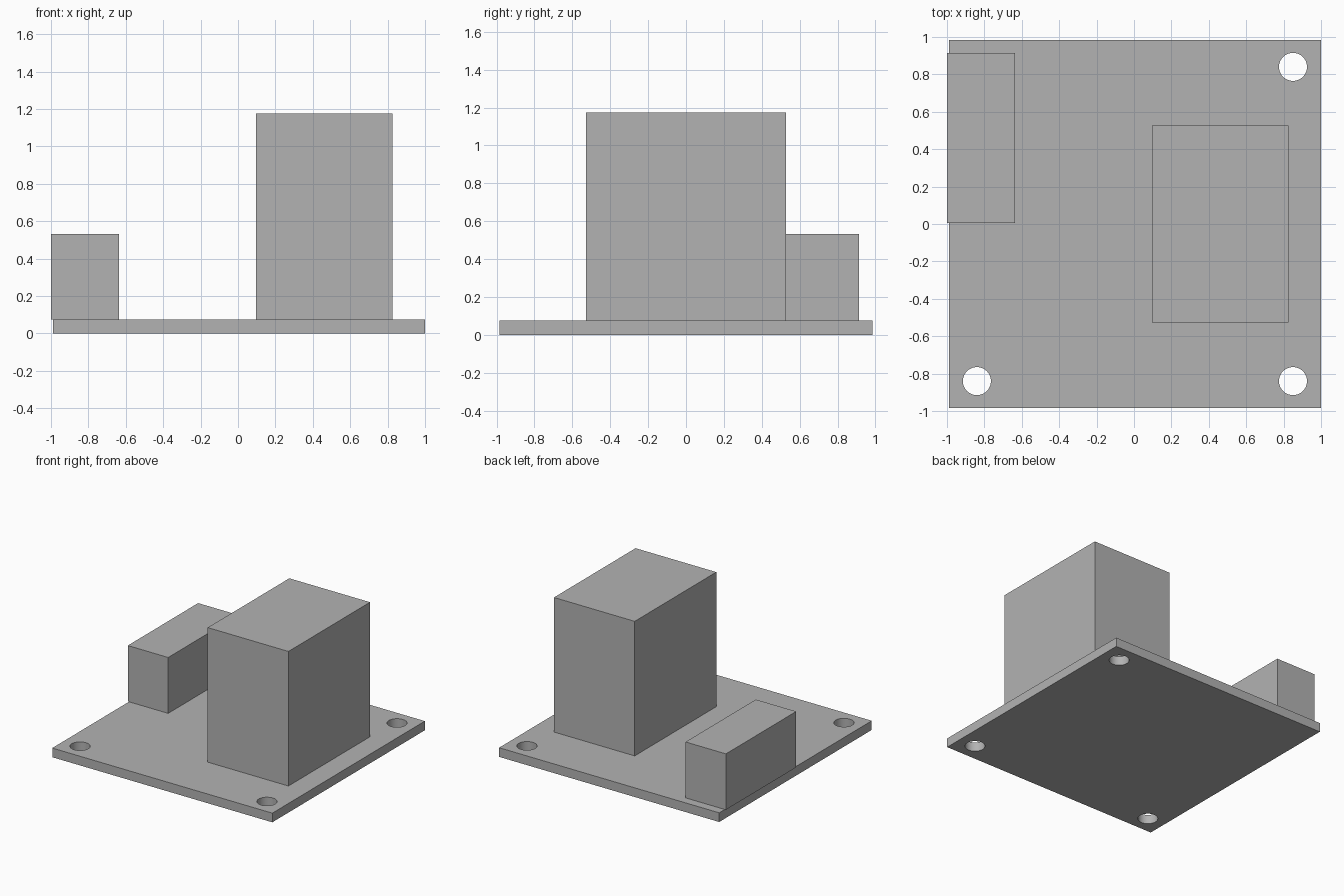
import bpy
import bmesh
from mathutils import Matrix, Vector

cube = bpy.data.objects.get("Cube")
if cube:
    bpy.data.objects.remove(cube, do_unlink=True)

# One plain grey for the whole board
grey = bpy.data.materials.new("plain grey")
grey.use_nodes = True
colour = (0.45, 0.45, 0.45, 1)
grey.diffuse_color = colour
grey.node_tree.nodes["Principled BSDF"].inputs["Base Color"].default_value = colour


def add_object(name, bm):
    mesh = bpy.data.meshes.new(name)
    bm.to_mesh(mesh)
    bm.free()
    mesh.materials.append(grey)
    obj = bpy.data.objects.new(name, mesh)
    bpy.context.collection.objects.link(obj)
    return obj


def add_box(name, low, high):
    low, high = Vector(low), Vector(high)
    bm = bmesh.new()
    place = Matrix.Translation((low + high) / 2) @ Matrix.Diagonal((high - low).to_4d())
    bmesh.ops.create_cube(bm, size=1, matrix=place)
    return add_object(name, bm)


# Base plate
THICK = 0.075
plate = add_box("base_plate", (-0.99, -0.985, 0), (1, 0.985, THICK))

# Mounting holes in three corners
bm = bmesh.new()
for x, y in ((-0.84, -0.84), (0.85, -0.84), (0.85, 0.84)):
    bmesh.ops.create_cone(bm, cap_ends=True, segments=48, radius1=0.075, radius2=0.075,
                          depth=0.4, matrix=Matrix.Translation((x, y, 0)))
cutter = add_object("hole_cutter", bm)
cutter.hide_render = True
cutter.hide_viewport = True
cut = plate.modifiers.new("mounting_holes", "BOOLEAN")
cut.object = cutter
cut.solver = "EXACT"

# Apply the cut, drop the helper and smooth the hole walls
bpy.context.view_layer.objects.active = plate
plate.select_set(True)
bpy.ops.object.modifier_apply(modifier=cut.name)
bpy.data.objects.remove(cutter, do_unlink=True)
bpy.ops.object.shade_smooth_by_angle()

# Blocks standing on the plate
add_box("tall_block", (0.095, -0.527, THICK), (0.825, 0.527, 1.175))
add_box("small_block", (-1, 0.005, THICK), (-0.635, 0.913, 0.532))
